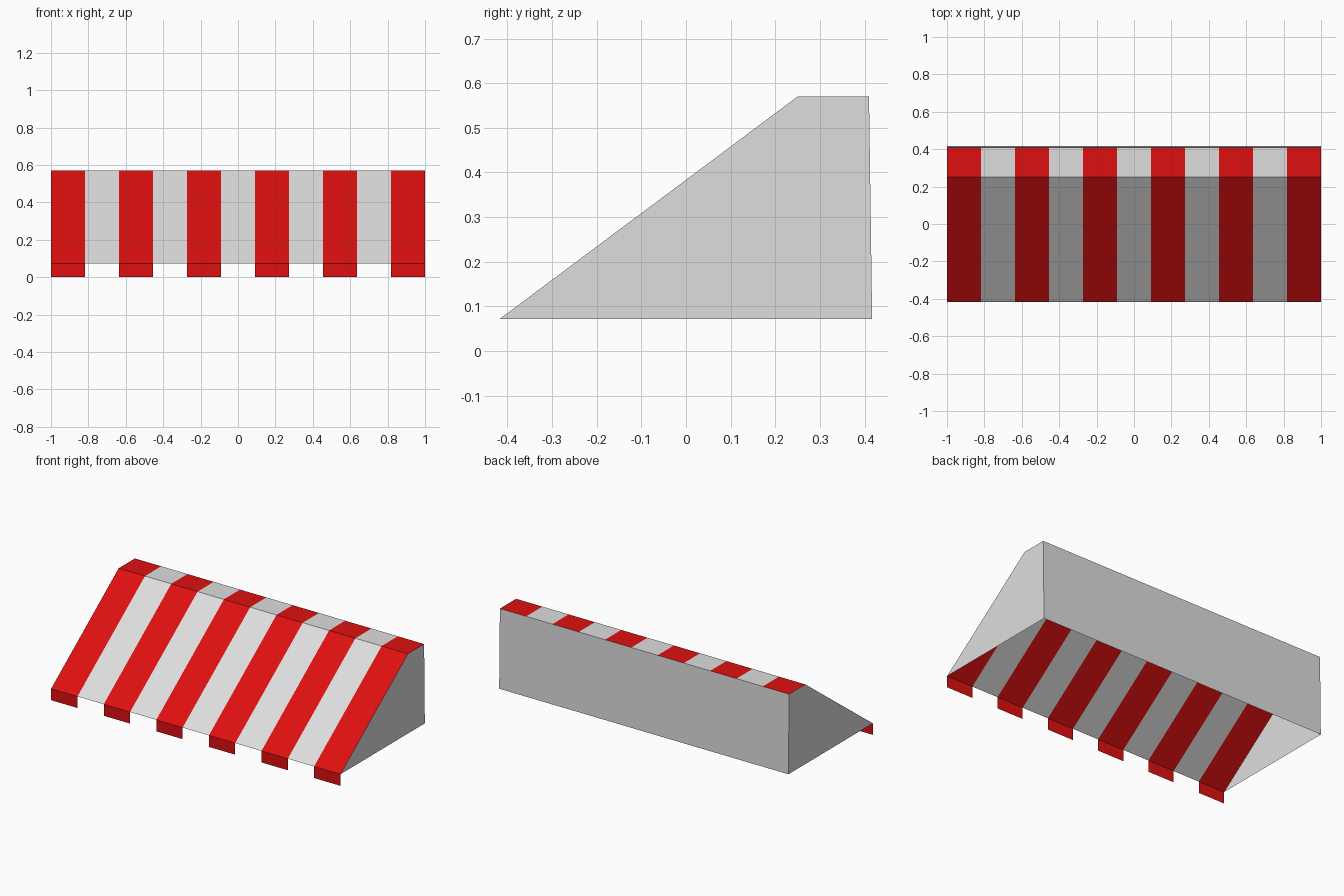
import bpy

if "Cube" in bpy.data.objects:
    bpy.data.objects.remove(bpy.data.objects["Cube"])

STRIPES = 11
WIDTH = 2.0 / STRIPES
# Awning side profile (y, z)
FRONT, RIDGE = (-0.417, 0.072), (0.25, 0.57)
TOP_BACK, LOW_BACK = (0.41, 0.57), (0.417, 0.072)
HEM = (-0.417, 0.0)


def material(name, colour):
    m = bpy.data.materials.new(name)
    m.diffuse_color = (*colour, 1.0)
    m.use_nodes = True
    m.node_tree.nodes["Principled BSDF"].inputs["Base Color"].default_value = m.diffuse_color
    return m


red = material("red cloth", (0.73, 0.005, 0.005))
white = material("white cloth", (0.73, 0.73, 0.73))


def make(name, verts, faces, mats):
    mesh = bpy.data.meshes.new(name)
    mesh.from_pydata(verts, [], faces)
    for m in mats:
        mesh.materials.append(m)
    obj = bpy.data.objects.new(name, mesh)
    bpy.context.collection.objects.link(obj)
    return obj


def sweep(name, profile, xs, mats):
    """Open sheet: the profile repeated at each x position."""
    n = len(profile)
    verts = [(x, y, z) for x in xs for y, z in profile]
    faces = [(i * n + j, (i + 1) * n + j, (i + 1) * n + j + 1, i * n + j + 1)
             for i in range(len(xs) - 1) for j in range(n - 1)]
    return make(name, verts, faces, mats)


# Striped canopy: slope and flat top, alternating red and white
xs = [-1 + i * WIDTH for i in range(STRIPES + 1)]
canopy = sweep("striped_canopy", [FRONT, RIDGE, TOP_BACK], xs, [red, white])
for p in canopy.data.polygons:
    p.material_index = int((p.center.x + 1) / WIDTH) % 2

# Back panel
sweep("back_panel", [TOP_BACK, LOW_BACK], [-1, 1], [white])

# End panels; the underside stays open
for name, x in (("left_end", -1), ("right_end", 1)):
    order = [FRONT, LOW_BACK, TOP_BACK, RIDGE]
    if x < 0:
        order.reverse()
    make(name, [(x, y, z) for y, z in order], [(0, 1, 2, 3)], [white])

# Hanging flaps below the red stripes only
for i in range(0, STRIPES, 2):
    sweep(f"front_flap_{i // 2 + 1}", [HEM, FRONT], xs[i:i + 2], [red])
